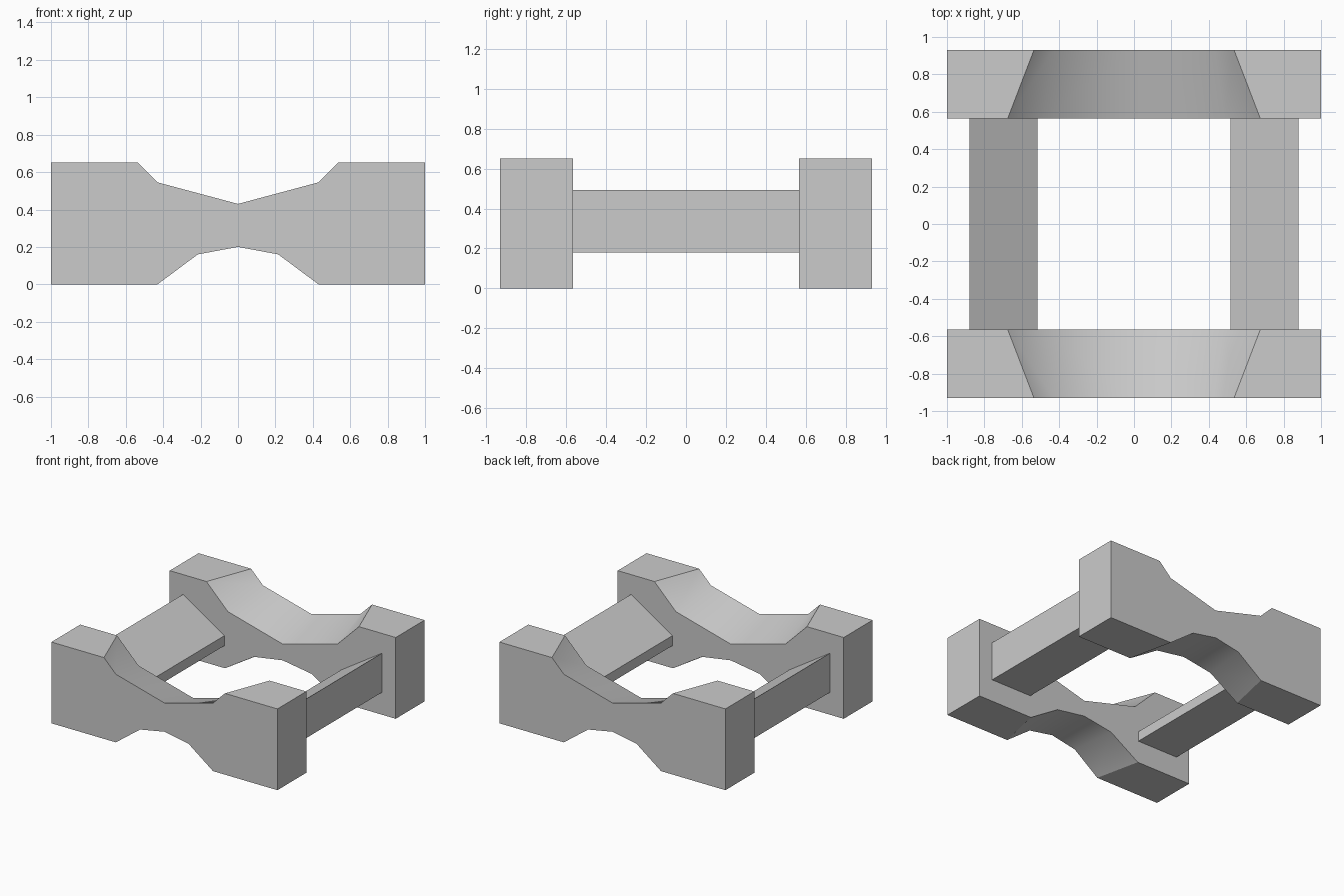
import bpy
import bmesh
from math import radians

if "Cube" in bpy.data.objects:
    bpy.data.objects.remove(bpy.data.objects["Cube"])


def loft(name, prof_a, y_a, prof_b, y_b, smooth=None):
    """Solid between two matching closed x/z profiles at two y positions."""
    bm = bmesh.new()
    a = [bm.verts.new((x, y_a, z)) for x, z in prof_a]
    b = [bm.verts.new((x, y_b, z)) for x, z in prof_b]
    n = len(a)
    bm.faces.new(a)
    bm.faces.new(b[::-1])
    for i in range(n):
        j = (i + 1) % n
        bm.faces.new((a[j], a[i], b[i], b[j]))
    bmesh.ops.recalc_face_normals(bm, faces=bm.faces)
    mesh = bpy.data.meshes.new(name)
    bm.to_mesh(mesh)
    bm.free()
    ob = bpy.data.objects.new(name, mesh)
    bpy.context.collection.objects.link(ob)
    if smooth:
        bpy.ops.object.select_all(action='DESELECT')
        ob.select_set(True)
        bpy.context.view_layer.objects.active = ob
        bpy.ops.object.shade_smooth_by_angle(angle=radians(smooth))
    return ob


def symmetric(top, bottom):
    """Full profile from right-half saddle and arch points, centre first."""
    right = top + [(1, 0.65), (1, 0)] + bottom[::-1]
    left = [(-x, z) for x, z in right[::-1] if x > 0]
    return right + left


# Cradle ends: saddle and arch both widen toward the inside
outer = symmetric([(0, 0.43), (0.43, 0.545), (0.535, 0.65)],
                  [(0, 0.20), (0.215, 0.16), (0.43, 0)])
inner = symmetric([(0, 0.33), (0.485, 0.46), (0.675, 0.65)],
                  [(0, 0.20), (0.255, 0.16), (0.51, 0)])
for name, s in (("front_cradle", -1), ("back_cradle", 1)):
    loft(name, outer, s * 0.93, inner, s * 0.565, smooth=32)

# Side rails with tops sloping down toward the middle
for name, s in (("left_rail", -1), ("right_rail", 1)):
    section = [(s * x, z) for x, z in
               [(0.515, 0.18), (0.88, 0.18), (0.88, 0.493), (0.515, 0.26)]]
    loft(name, section, -0.565, section, 0.565)
